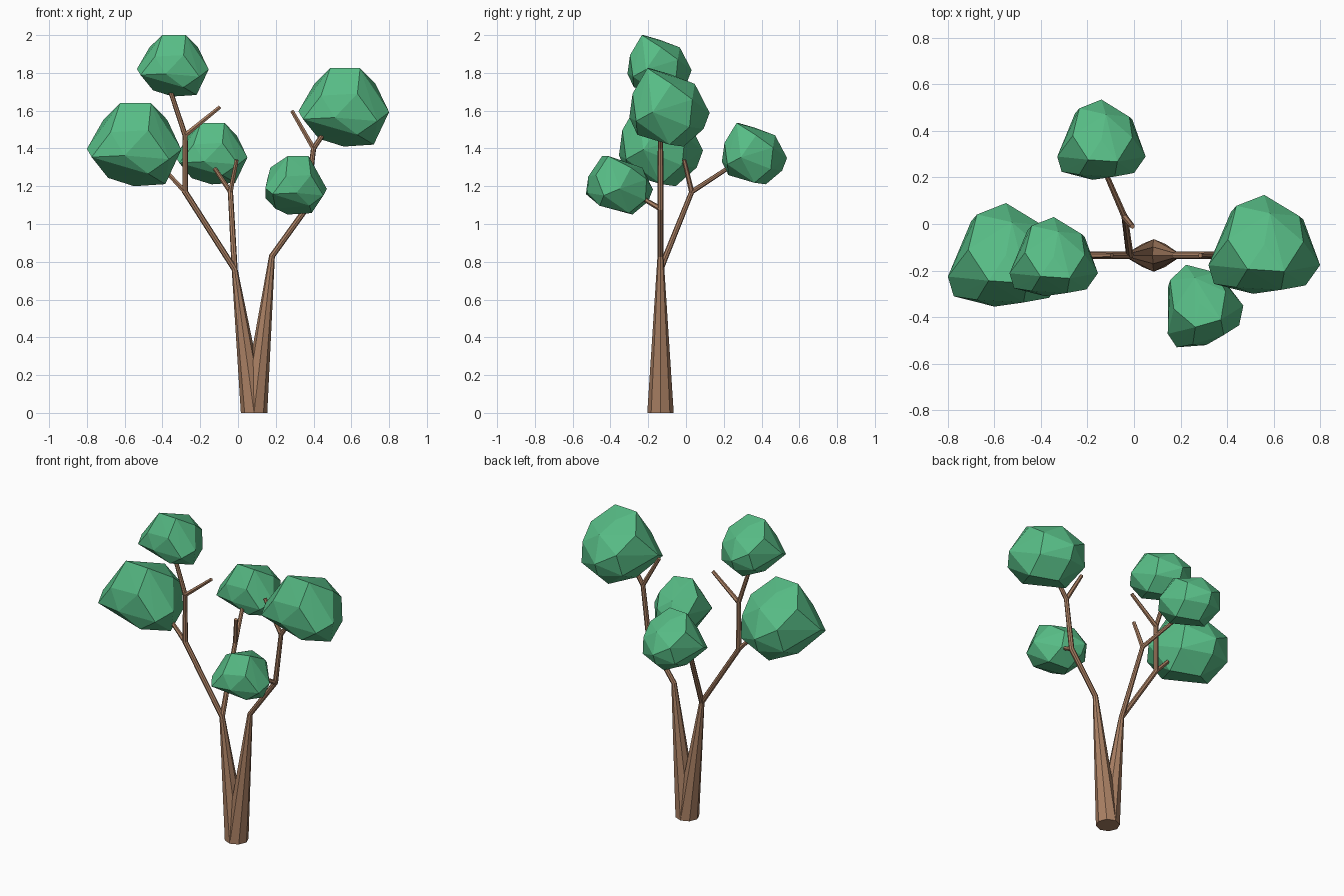
import bpy
import bmesh
from mathutils import Vector, Matrix

default_cube = bpy.data.objects.get("Cube")
if default_cube:
    bpy.data.objects.remove(default_cube, do_unlink=True)


def make_material(name, colour):
    material = bpy.data.materials.new(name)
    material.use_nodes = True
    material.diffuse_color = colour
    material.node_tree.nodes["Principled BSDF"].inputs["Base Color"].default_value = colour
    return material


bark = make_material("bark brown", (0.40, 0.215, 0.125, 1))
leaf = make_material("leaf green", (0.095, 0.50, 0.235, 1))


def finish(bm, name, material):
    """Turn a bmesh into a flat shaded object with one colour."""
    bmesh.ops.recalc_face_normals(bm, faces=bm.faces)
    mesh = bpy.data.meshes.new(name)
    bm.to_mesh(mesh)
    bm.free()
    mesh.materials.append(material)
    part = bpy.data.objects.new(name, mesh)
    bpy.context.collection.objects.link(part)
    return part


def tube(name, path, radii, sides=8, level_start=False):
    """Tapered faceted limb swept along a path."""
    bm = bmesh.new()
    points = [Vector(p) for p in path]
    last = len(points) - 1
    rings = []
    for i, (point, radius) in enumerate(zip(points, radii)):
        ahead = (points[min(i + 1, last)] - points[min(i, last - 1)]).normalized()
        behind = (points[max(i, 1)] - points[max(i - 1, 0)]).normalized()
        normal = (ahead + behind).normalized()
        if level_start and i == 0:
            normal = Vector((0, 0, 1))
        turn = Vector((0, 0, 1)).rotation_difference(normal).to_matrix().to_4x4()
        ring = bmesh.ops.create_circle(bm, segments=sides, radius=radius,
                                       matrix=Matrix.Translation(point) @ turn)
        rings.append(ring["verts"])
    for low, high in zip(rings, rings[1:]):
        for k in range(sides):
            n = (k + 1) % sides
            bm.faces.new((low[k], low[n], high[n], high[k]))
    bm.faces.new(rings[0])
    bm.faces.new(rings[-1])
    return finish(bm, name, bark)


# Corner points of one leaf clump, fitted to each canopy's box
CLUMP = [
    (-.3, -.5, 1), (.36, -.55, 1), (0, 1, -.14), (-.5, .78, .2),
    (.1, .63, .6), (.63, .57, .2), (-1, -.42, -.1), (1, -.42, -.12),
    (-.9, -.8, -.3), (-.2, -1, -.26), (.74, -.83, -.35), (.66, 0, -.95),
    (0, .35, -1), (-.55, -.1, -.8), (-.5, -.87, .3), (.3, -.92, .35),
    (.7, .05, .6), (-.65, .1, .6), (.7, .5, -.5), (-.6, .65, -.45),
    (.3, -.8, -.7), (0, .85, -.55), (0, 0, .85),
]


def canopy(name, low, high, spin=0.0):
    """Faceted leaf clump filling the box between two corners."""
    low, high = Vector(low), Vector(high)
    turned = [Matrix.Rotation(spin, 3, 'Z') @ Vector(p) for p in CLUMP]
    small = [min(p[a] for p in turned) for a in range(3)]
    large = [max(p[a] for p in turned) for a in range(3)]
    bm = bmesh.new()
    for p in turned:
        bm.verts.new([low[a] + (high[a] - low[a]) * (p[a] - small[a]) / (large[a] - small[a])
                      for a in range(3)])
    hull = bmesh.ops.convex_hull(bm, input=bm.verts)
    loose = [v for v in bm.verts if not v.link_faces]
    bmesh.ops.delete(bm, geom=loose, context='VERTS')
    return finish(bm, name, leaf)


# Forked trunk: two limbs share a base and spread apart
Y = -0.135
base = (0.085, Y, 0)
left_fork, left_elbow, left_knot = (0.18, Y, 0.83), (0.36, Y, 1.08), (0.4, Y, 1.4)
right_fork, right_elbow, right_knot = (-0.018, Y, 0.76), (-0.28, Y, 1.17), (-0.28, Y, 1.47)
back_elbow = (-0.04, 0.03, 1.17)

limb_radii = (0.07, 0.016, 0.016, 0.014, 0.012)
tube("left_limb", (base, left_fork, left_elbow, left_knot, (0.5, Y, 1.55)),
     limb_radii, level_start=True)
tube("right_limb", (base, right_fork, right_elbow, right_knot, (-0.37, Y, 1.74)),
     limb_radii, level_start=True)

# Branches and bare twigs
tube("back_branch", (right_fork, back_elbow, (-0.14, 0.26, 1.32)), (0.016, 0.014, 0.011))
twigs = {
    "back_twig": (back_elbow, (-0.007, -0.01, 1.34)),
    "left_twig": (left_knot, (0.285, Y, 1.6)),
    "left_front_branch": (left_elbow, (0.33, -0.27, 1.16)),
    "right_twig": (right_knot, (-0.095, Y, 1.62)),
    "right_side_branch": (right_elbow, (-0.42, Y, 1.32)),
}
for name, path in twigs.items():
    tube(name, path, (0.014, 0.011), sides=6)

# Leaf canopies
canopy("right_canopy", (-0.8, -0.355, 1.2), (-0.3, 0.09, 1.64))
canopy("top_canopy", (-0.535, -0.31, 1.675), (-0.155, 0.03, 2))
canopy("back_canopy", (-0.33, 0.19, 1.21), (0.05, 0.535, 1.535))
canopy("left_canopy", (0.32, -0.3, 1.41), (0.8, 0.125, 1.825))
canopy("front_canopy", (0.145, -0.53, 1.05), (0.47, -0.175, 1.36), spin=0.35)
